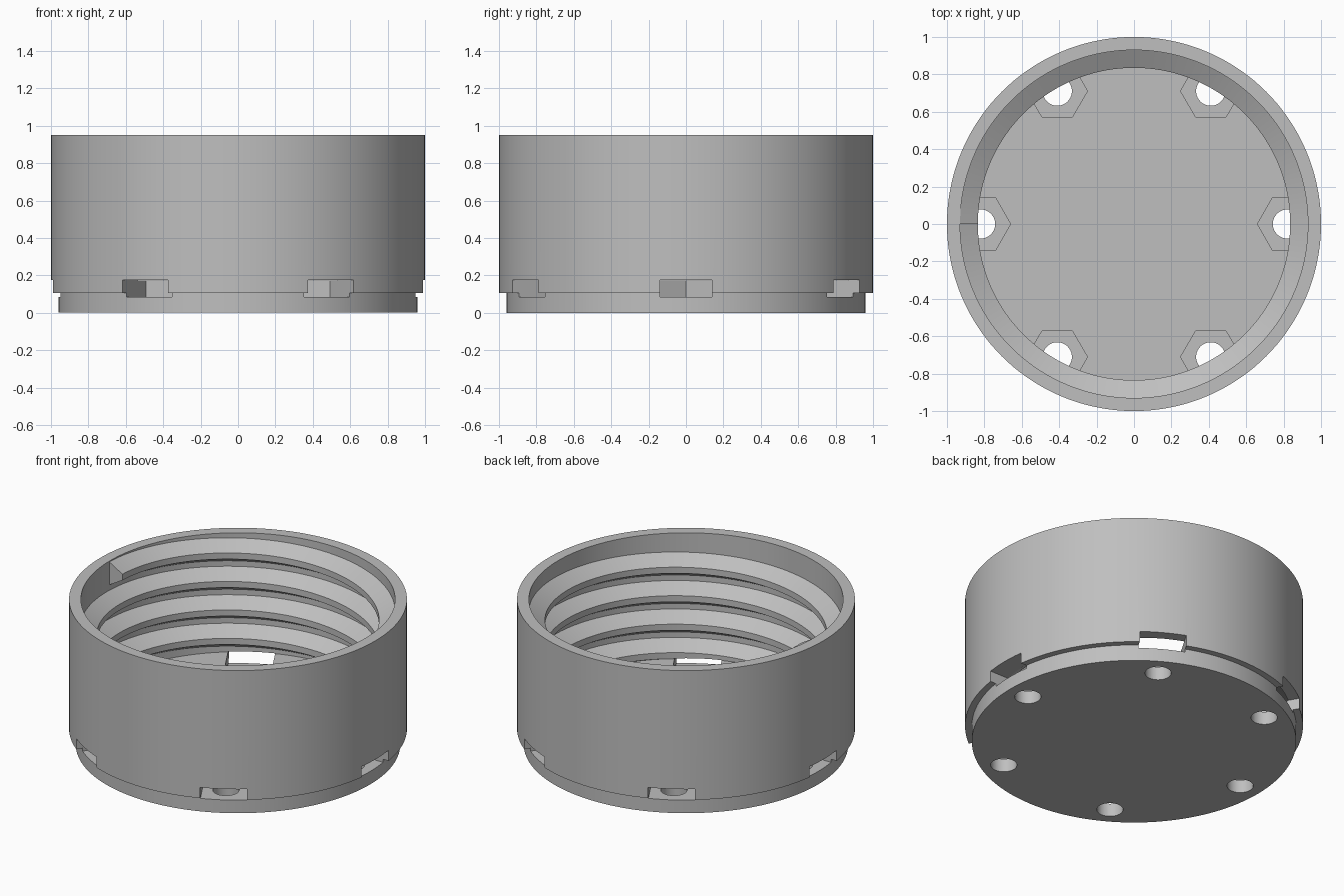
import bpy, bmesh, math
from mathutils import Matrix

cube = bpy.data.objects.get("Cube")
if cube:
    bpy.data.objects.remove(cube, do_unlink=True)

SEGMENTS = 144
FLOOR, RIM = 0.173, 0.95
ROOT, CREST = 0.93, 0.835
PITCH, TURNS, THREAD_TOP = 0.186, 4, 0.87

grey = bpy.data.materials.new("light grey plastic")
grey.use_nodes = True
grey.diffuse_color = (0.52, 0.52, 0.52, 1)
grey.node_tree.nodes["Principled BSDF"].inputs["Base Color"].default_value = grey.diffuse_color


def make_object(name, bm):
    bmesh.ops.recalc_face_normals(bm, faces=bm.faces)
    mesh = bpy.data.meshes.new(name)
    bm.to_mesh(mesh)
    bm.free()
    mesh.materials.append(grey)
    obj = bpy.data.objects.new(name, mesh)
    bpy.context.collection.objects.link(obj)
    return obj


def add_prism(bm, outline, low, high, angle):
    """Upright prism, turned about the central axis."""
    turn = Matrix.Rotation(angle, 4, 'Z')
    face = bm.faces.new([bm.verts.new(turn @ Matrix.Translation((x, y, low)).translation)
                         for x, y in outline])
    top = bmesh.ops.extrude_face_region(bm, geom=[face])["geom"]
    bmesh.ops.translate(bm, vec=(0, 0, high - low),
                        verts=[v for v in top if isinstance(v, bmesh.types.BMVert)])


def make_cutter(name, outline, low, high):
    """Six copies of a prism around the axis."""
    bm = bmesh.new()
    for i in range(6):
        add_prism(bm, outline, low, high, i * math.pi / 3)
    obj = make_object(name, bm)
    obj.hide_render = True
    return obj


# Cup body: stepped base, wall and floor
bm = bmesh.new()
profile = [(0, 0), (0.96, 0), (0.96, 0.105), (1, 0.105), (1, RIM),
           (ROOT, RIM), (ROOT, FLOOR), (0, FLOOR)]
verts = [bm.verts.new((r, 0, z)) for r, z in profile]
edges = [bm.edges.new(pair) for pair in zip(verts, verts[1:])]
bmesh.ops.spin(bm, geom=verts + edges, cent=(0, 0, 0), axis=(0, 0, 1),
               angle=math.tau, steps=SEGMENTS, use_duplicate=False)
bmesh.ops.remove_doubles(bm, verts=bm.verts, dist=0.0001)
body = make_object("cup_body", bm)

# Internal thread: trapezoid swept down a helix, its back sunk in the wall
bm = bmesh.new()
section = [(ROOT + 0.01, 0.075), (ROOT, 0.075), (CREST, 0.02),
           (CREST, -0.02), (ROOT, -0.075), (ROOT + 0.01, -0.075)]
previous = None
for step in range(SEGMENTS * TURNS + 1):
    turn = step / SEGMENTS
    a = math.pi - turn * math.tau
    centre = THREAD_TOP - turn * PITCH
    ring = [bm.verts.new((r * math.cos(a), r * math.sin(a), centre + z)) for r, z in section]
    if previous:
        for i in range(len(ring)):
            j = (i + 1) % len(ring)
            bm.faces.new((previous[i], previous[j], ring[j], ring[i]))
    else:
        bm.faces.new(ring)
    previous = ring
bm.faces.new(previous)
thread = make_object("inner_thread", bm)

# Six nut slots open to the outside, and six screw holes below them
slots = make_cutter("nut_slot_cutter",
                    [(0.66, 0), (0.74, -0.14), (1.1, -0.14), (1.1, 0.14), (0.74, 0.14)],
                    0.085, 0.175)
holes = make_cutter("screw_hole_cutter",
                    [(0.82 + 0.078 * math.cos(i * math.tau / 32), 0.078 * math.sin(i * math.tau / 32))
                     for i in range(32)], -0.1, 0.12)

for part in (body, thread):
    bpy.ops.object.select_all(action='DESELECT')
    part.select_set(True)
    bpy.context.view_layer.objects.active = part
    for cutter in (slots, holes):
        mod = part.modifiers.new(cutter.name, 'BOOLEAN')
        mod.operation = 'DIFFERENCE'
        mod.solver = 'EXACT'
        mod.object = cutter
        bpy.ops.object.modifier_apply(modifier=mod.name)
    bpy.ops.object.shade_smooth_by_angle(angle=math.radians(25))

for cutter in (slots, holes):
    bpy.data.objects.remove(cutter, do_unlink=True)
